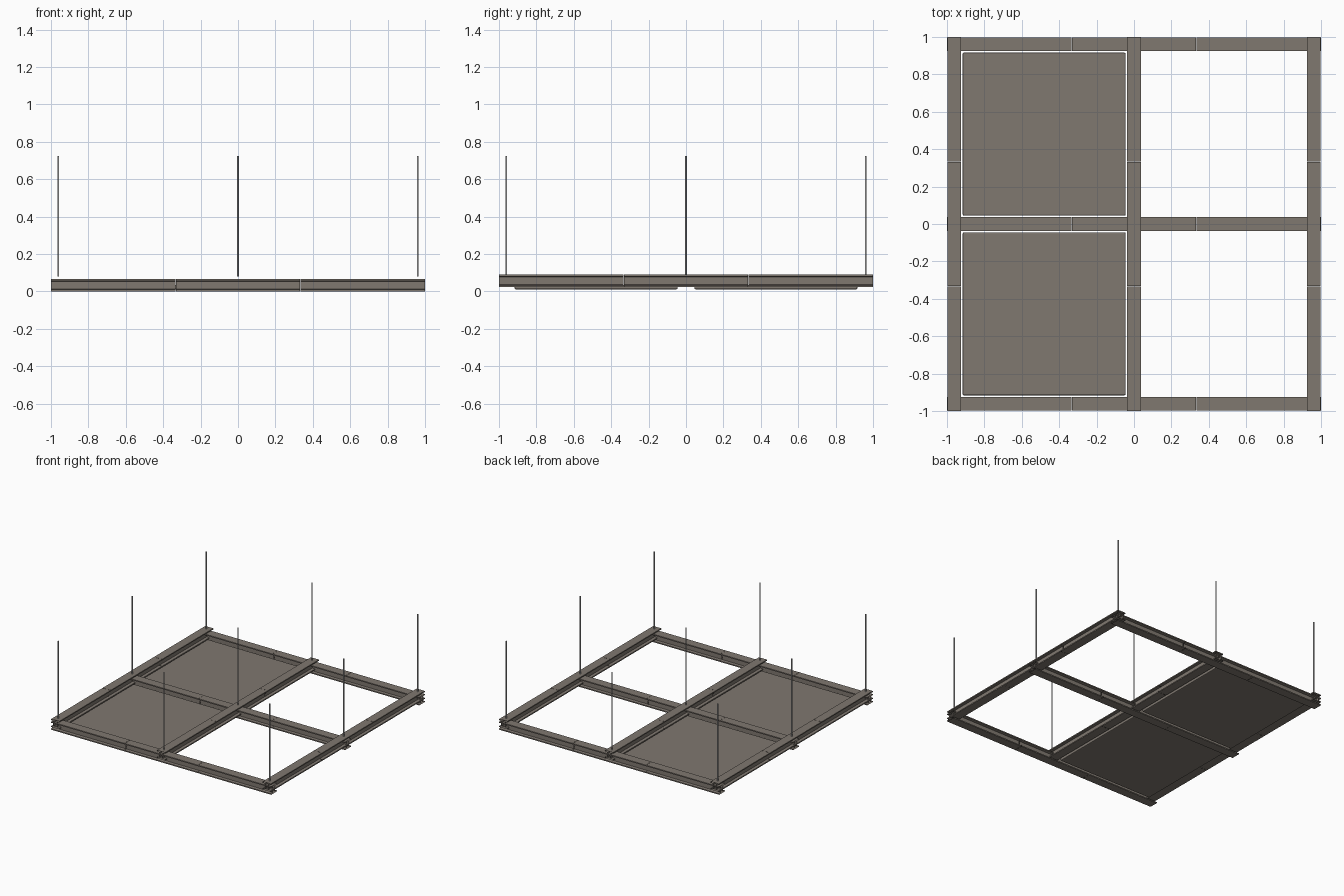
import bpy, bmesh
from mathutils import Matrix

cube = bpy.data.objects.get("Cube")
if cube:
    bpy.data.objects.remove(cube)


def make_material(name, rgb):
    mat = bpy.data.materials.new(name)
    mat.use_nodes = True
    mat.diffuse_color = (*rgb, 1)
    mat.node_tree.nodes["Principled BSDF"].inputs["Base Color"].default_value = (*rgb, 1)
    return mat


bronze = make_material("warm grey bronze", (0.215, 0.188, 0.162))
steel = make_material("galvanised steel grey", (0.45, 0.45, 0.45))


def add_object(name, bm, mat):
    mesh = bpy.data.meshes.new(name)
    bmesh.ops.recalc_face_normals(bm, faces=bm.faces)
    bm.to_mesh(mesh)
    bm.free()
    mesh.materials.append(mat)
    obj = bpy.data.objects.new(name, mesh)
    bpy.context.collection.objects.link(obj)
    return obj


HALF, LINE = 0.0365, 0.961          # half beam width, outer beam centre line
DEPTH, WEB = 0.066, 0.014
EDGE, ROOT = 0.009, 0.012           # slightly tapered flange thickness
LIFT = 0.024                        # long beams sit this much higher
JOINT = 0.0014


def beam_profile():
    """Tapered I-section outline as (across, up) points, mirrored about the web."""
    side = [(HALF, 0), (HALF, EDGE), (WEB, ROOT),
            (WEB, DEPTH - ROOT), (HALF, DEPTH - EDGE), (HALF, DEPTH)]
    return side + [(-a, b) for a, b in reversed(side)]


def beam(name, offset, base, along_y):
    """Open-ended beam made of three butted lengths."""
    bm = bmesh.new()
    for i in range(3):
        start = -1 + i * 2 / 3 + (JOINT / 2 if i else 0)
        end = -1 + (i + 1) * 2 / 3 - (JOINT / 2 if i < 2 else 0)
        rings = []
        for t in (start, end):
            rings.append([bm.verts.new((offset + a, t, base + b) if along_y
                                       else (t, offset + a, base + b))
                          for a, b in beam_profile()])
        n = len(rings[0])
        for k in range(n):
            bm.faces.new((rings[0][k], rings[0][(k + 1) % n],
                          rings[1][(k + 1) % n], rings[1][k]))
    add_object(name, bm, bronze)


# Lower cross beams and upper long beams
for label, pos in (("front", -LINE), ("middle", 0), ("back", LINE)):
    beam(label + "_cross_beam", pos, 0, False)
for label, pos in (("right", -LINE), ("centre", 0), ("left", LINE)):
    beam(label + "_long_beam", pos, LIFT, True)

# Infill panels with softened edges in the two right-hand bays
for label, y in (("front", -LINE / 2), ("back", LINE / 2)):
    bm = bmesh.new()
    bmesh.ops.create_cube(bm, size=1, matrix=Matrix.Translation((-LINE / 2, y, 0.023))
                          @ Matrix.Diagonal((0.871, 0.871, 0.024, 1)))
    panel = add_object(label + "_infill_panel", bm, bronze)
    bevel = panel.modifiers.new("soft_edges", "BEVEL")
    bevel.width = 0.006
    bevel.segments = 2

# Smooth, open-topped suspension rods at every crossing
ROD_LOW, ROD_HIGH, ROD_RADIUS = 0.08, 0.725, 0.005
for row, y in (("front", -LINE), ("middle", 0), ("back", LINE)):
    for col, x in (("right", -LINE), ("centre", 0), ("left", LINE)):
        bm = bmesh.new()
        bmesh.ops.create_cone(bm, cap_ends=False, segments=20, radius1=ROD_RADIUS,
                              radius2=ROD_RADIUS, depth=ROD_HIGH - ROD_LOW,
                              matrix=Matrix.Translation((x, y, (ROD_LOW + ROD_HIGH) / 2)))
        for face in bm.faces:
            face.smooth = True
        add_object(f"{row}_{col}_suspension_rod", bm, steel)
